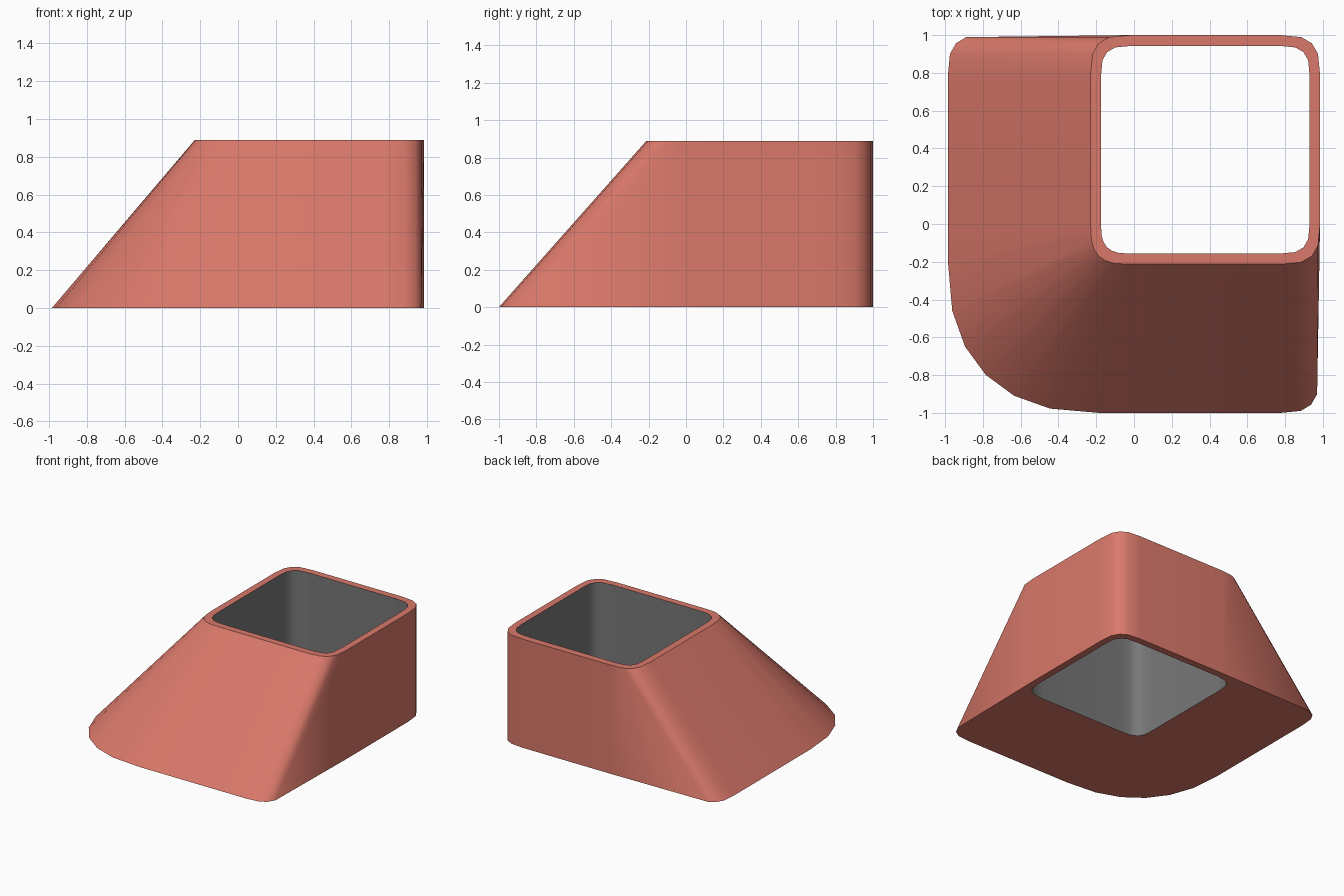
import bpy, bmesh, math

if "Cube" in bpy.data.objects:
    bpy.data.objects.remove(bpy.data.objects["Cube"])

HEIGHT = 0.888


def material(name, rgb):
    m = bpy.data.materials.new(name)
    m.diffuse_color = (*rgb, 1.0)
    m.use_nodes = True
    m.node_tree.nodes["Principled BSDF"].inputs["Base Color"].default_value = m.diffuse_color
    return m


def corner(cx, cy, rx, ry, start, segments=4, n=3.0):
    """Squarish rounded corner, counter-clockwise from the start angle."""
    pts = []
    for i in range(segments + 1):
        a = math.radians(start + 90 * i / segments)
        c, s = math.cos(a), math.sin(a)
        pts.append((cx + rx * math.copysign(abs(c) ** (2 / n), c),
                    cy + ry * math.copysign(abs(s) ** (2 / n), s)))
    return pts


def rounded_box(x0, x1, y0, y1, r):
    return (corner(x1 - r, y1 - r, r, r, 0) + corner(x0 + r, y1 - r, r, r, 90)
            + corner(x0 + r, y0 + r, r, r, 180, 6) + corner(x1 - r, y0 + r, r, r, 270))


# Outer top, hole, and the wide base with one large rounded corner
top = rounded_box(-0.23, 0.985, -0.213, 1.0, 0.21)
hole = rounded_box(-0.175, 0.93, -0.157, 0.943, 0.16)
back_left = corner(-0.78, 0.79, 0.205, 0.21, 90)
back_left[0] = (-0.02, 1.0)
front_right = corner(0.775, -0.79, 0.205, 0.21, 270)
front_right[-1] = (0.985, -0.003)
base = (corner(0.775, 0.79, 0.21, 0.21, 0) + back_left
        + corner(-0.185, -0.2, 0.8, 0.8, 180, 6, 2.4) + front_right)

bm = bmesh.new()
loops = [[bm.verts.new((x, y, z)) for x, y in outline]
         for outline, z in ((base, 0), (top, HEIGHT), (hole, HEIGHT), (hole, 0))]

# Sloping walls, rim, hole walls, underside
count = len(base)
for k in range(4):
    a, b = loops[k], loops[(k + 1) % 4]
    for i in range(count):
        j = (i + 1) % count
        f = bm.faces.new((a[i], a[j], b[j], b[i]))
        f.material_index = 1 if k == 2 else 0

mesh = bpy.data.meshes.new("sloped_sleeve")
bm.to_mesh(mesh)
bm.free()
mesh.materials.append(material("coral red", (0.70, 0.19, 0.145)))
mesh.materials.append(material("inner grey", (0.19, 0.19, 0.19)))
sleeve = bpy.data.objects.new("sloped_sleeve", mesh)
bpy.context.collection.objects.link(sleeve)
bpy.context.view_layer.objects.active = sleeve
sleeve.select_set(True)
bpy.ops.object.shade_smooth_by_angle(angle=math.radians(40))
